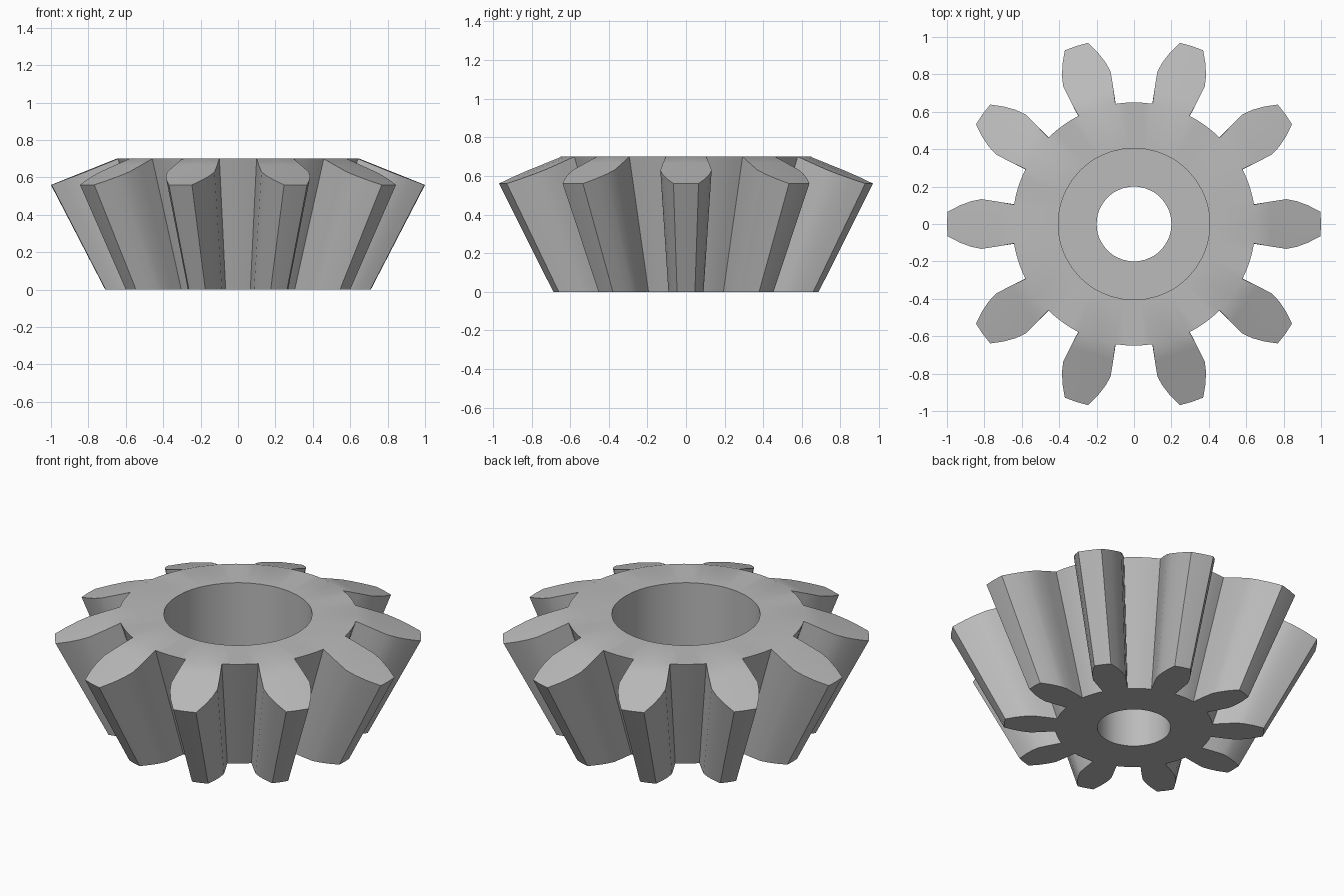
import bpy, bmesh, math
from mathutils import Matrix

cube = bpy.data.objects.get("Cube")
if cube:
    bpy.data.objects.remove(cube, do_unlink=True)

TEETH = 10
PITCH = 2 * math.pi / TEETH
APEX = 1.37          # depth of the cone apex below the base
ROOT, TOP = 0.65, 0.70
BORE, HOLE, FLOOR = 0.405, 0.2, 0.28
SLOPE = 0.4          # fall of the back cone per unit radius

# Half of one tooth: distance along the tooth, half width
flank = [(0.642, 0.104), (0.73, 0.12), (0.815, 0.133), (0.87, 0.122),
         (0.93, 0.1), (0.997, 0.065)]


def back_cone(x, y):
    r = math.hypot(x, y)
    return (x, y, TOP - max(0, r - ROOT) * SLOPE)


def polar(r, angle, z):
    return (r * math.cos(angle), r * math.sin(angle), z)


def quad(bm, points):
    return bm.faces.new([bm.verts.new(p) for p in points])


bm = bmesh.new()

# One sector of the upper surface: tooth cap
for (x0, w0), (x1, w1) in zip(flank, flank[1:]):
    m0 = ROOT if x0 < ROOT else x0
    m1 = 1.0 if x1 > 0.99 else x1
    a, b, c, d = (back_cone(x0, -w0), back_cone(x1, -w1),
                  back_cone(x1, w1), back_cone(x0, w0))
    e, f = back_cone(m0, 0), back_cone(m1, 0)
    quad(bm, [a, b, f, e])
    quad(bm, [e, f, c, d])

# Hub ring, bore wall and step floor of the same sector
half = math.atan2(flank[0][1], flank[0][0])
gap = PITCH - 2 * half
angles = [-half, 0, half] + [half + gap * i / 4 for i in range(1, 5)]
profile = [(HOLE, FLOOR), (BORE, FLOOR), (BORE, TOP), (ROOT, TOP)]
for t0, t1 in zip(angles, angles[1:]):
    for (r0, z0), (r1, z1) in zip(profile, profile[1:]):
        quad(bm, [polar(r0, t0, z0), polar(r1, t0, z1),
                  polar(r1, t1, z1), polar(r0, t1, z0)])

# Repeat the sector around the axis and weld it
sector = bm.verts[:] + bm.edges[:] + bm.faces[:]
for i in range(1, TEETH):
    copy = bmesh.ops.duplicate(bm, geom=sector)["geom"]
    bmesh.ops.rotate(bm, cent=(0, 0, 0), matrix=Matrix.Rotation(i * PITCH, 3, 'Z'),
                     verts=[v for v in copy if isinstance(v, bmesh.types.BMVert)])
bmesh.ops.remove_doubles(bm, verts=bm.verts[:], dist=0.002)

# Extrude towards the cone apex down to the flat base
upper = bm.faces[:]
new = bmesh.ops.extrude_face_region(bm, geom=upper, use_keep_orig=True)["geom"]
for v in [g for g in new if isinstance(g, bmesh.types.BMVert)]:
    r = math.hypot(v.co.x, v.co.y)
    if r > BORE + 0.1:
        k = APEX / (APEX + v.co.z)
    elif r > HOLE + 0.1:
        k = 0.3 / r
    else:
        k = 1
    v.co = (v.co.x * k, v.co.y * k, 0)
bmesh.ops.remove_doubles(bm, verts=bm.verts[:], dist=0.002)
bmesh.ops.recalc_face_normals(bm, faces=bm.faces[:])

mesh = bpy.data.meshes.new("bevel_gear")
bm.to_mesh(mesh)
bm.free()
gear = bpy.data.objects.new("bevel_gear", mesh)
bpy.context.collection.objects.link(gear)

# Plain grey metal
grey = (0.5, 0.5, 0.5, 1)
mat = bpy.data.materials.new("grey")
mat.use_nodes = True
mat.diffuse_color = grey
mat.node_tree.nodes["Principled BSDF"].inputs["Base Color"].default_value = grey
mesh.materials.append(mat)

bpy.ops.object.select_all(action='DESELECT')
gear.select_set(True)
bpy.context.view_layer.objects.active = gear
bpy.ops.object.shade_smooth_by_angle(angle=math.radians(30))
